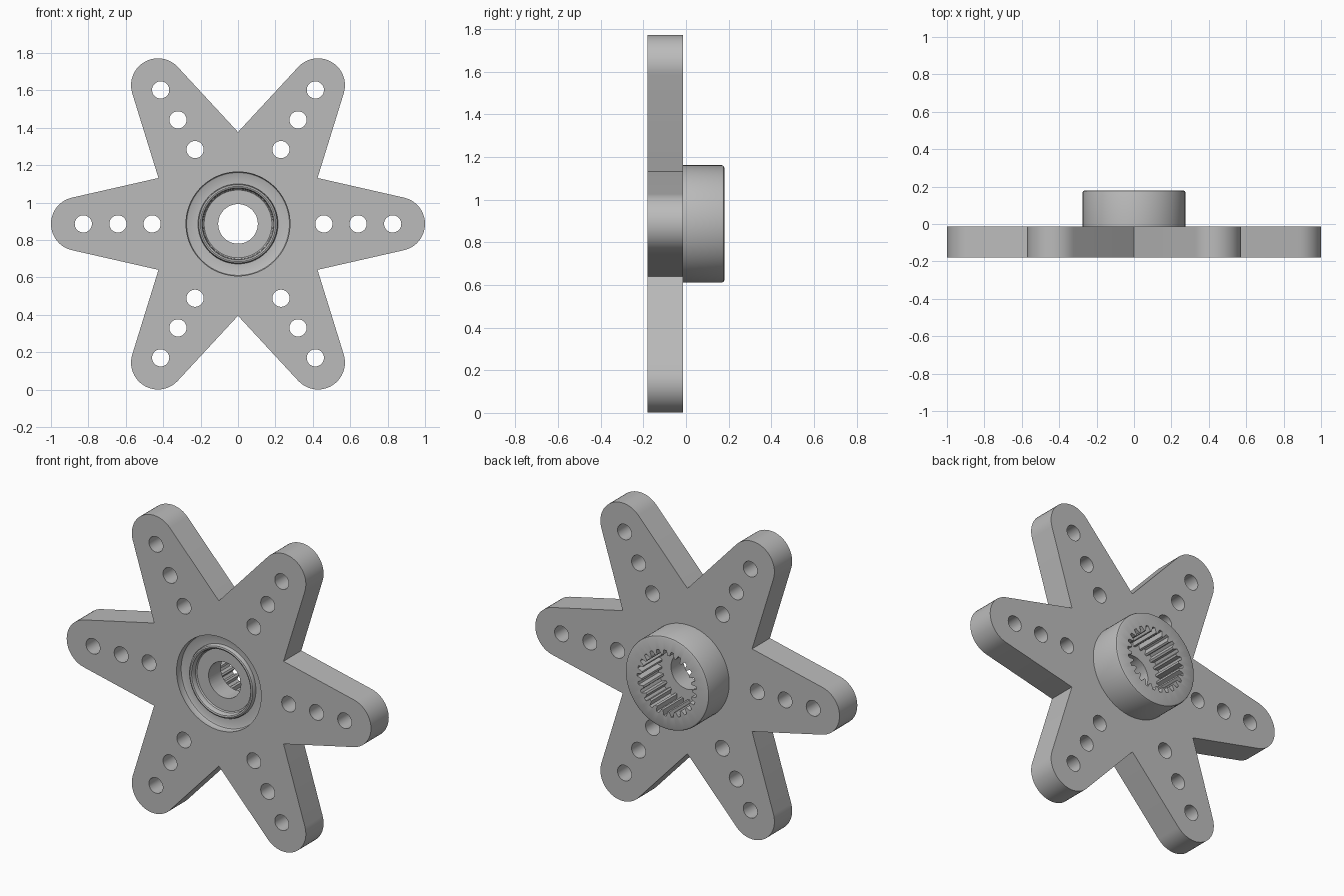
import bpy
import bmesh
from math import sin, cos, pi, radians
from mathutils import Vector

cube = bpy.data.objects.get("Cube")
if cube:
    bpy.data.objects.remove(cube, do_unlink=True)

CENTRE_Z = 0.886
FRONT, PLATE_BACK, BOSS_BACK = -0.18, -0.013, 0.18

grey = bpy.data.materials.new("mid_grey")
grey.use_nodes = True
grey.diffuse_color = (0.5, 0.5, 0.5, 1)
grey.node_tree.nodes["Principled BSDF"].inputs["Base Color"].default_value = (0.5, 0.5, 0.5, 1)


def finish(name, bm):
    bmesh.ops.remove_doubles(bm, verts=bm.verts, dist=1e-5)
    bmesh.ops.recalc_face_normals(bm, faces=bm.faces)
    mesh = bpy.data.meshes.new(name)
    bm.to_mesh(mesh)
    bm.free()
    mesh.materials.append(grey)
    obj = bpy.data.objects.new(name, mesh)
    obj.location.z = CENTRE_Z
    bpy.context.collection.objects.link(obj)
    return obj


def polar(r, a):
    return r * cos(a), r * sin(a)


def circle(r, steps, cx=0, cz=0):
    return [(cx + r * cos(2 * pi * i / steps), cz + r * sin(2 * pi * i / steps))
            for i in range(steps)]


def prism(name, outlines, y0, y1):
    """Extrude closed x-z outlines along y."""
    bm = bmesh.new()
    for outline in outlines:
        face = bm.faces.new([bm.verts.new((x, y0, z)) for x, z in outline])
        new = bmesh.ops.extrude_face_region(bm, geom=[face], use_keep_orig=True)["geom"]
        moved = [v for v in new if isinstance(v, bmesh.types.BMVert)]
        bmesh.ops.translate(bm, verts=moved, vec=(0, y1 - y0, 0))
    return finish(name, bm)


def lathe(name, profile, steps=80):
    """Turn a (radius, y) profile about the y axis."""
    bm = bmesh.new()
    verts = [bm.verts.new((r, y, 0)) for r, y in profile]
    edges = [bm.edges.new(pair) for pair in zip(verts, verts[1:])]
    bmesh.ops.spin(bm, geom=verts + edges, cent=(0, 0, 0), axis=(0, 1, 0),
                   angle=2 * pi, steps=steps)
    return finish(name, bm)


def combine(target, tool, operation):
    mod = target.modifiers.new(operation.lower(), 'BOOLEAN')
    mod.operation, mod.solver, mod.object = operation, 'EXACT', tool
    bpy.context.view_layer.objects.active = target
    bpy.ops.object.modifier_apply(modifier=mod.name)
    bpy.data.objects.remove(tool, do_unlink=True)


# Six-armed plate with tapered, round-ended arms
TIP, TIP_R, NOTCH = 0.856, 0.144, 0.491
outline = []
for arm in range(6):
    turn = arm * pi / 3
    tip = Vector(polar(TIP, turn))
    for i in range(21):
        angle = turn + radians(-77 + 154 * i / 20)
        outline.append(tuple(tip + Vector(polar(TIP_R, angle))))
    outline.append(polar(NOTCH, turn + pi / 6))
body = prism("six_arm_horn", [outline], FRONT, PLATE_BACK)

# Round hub with a softened back edge
hub = lathe("hub", [(0, -0.1), (0.275, -0.1), (0.275, 0.168), (0.272, 0.176),
                    (0.264, BOSS_BACK), (0, BOSS_BACK)])
combine(body, hub, 'UNION')

# Three screw holes along each arm
holes = [circle(0.046, 32, *polar(d, arm * pi / 3))
         for arm in range(6) for d in (0.459, 0.642, 0.827)]
combine(body, prism("arm_holes", holes, -0.3, 0.1), 'DIFFERENCE')

# Front recess: outer groove, rounded rim and sunken floor
recess = lathe("front_recess", [
    (0, -0.125), (0.181, -0.125), (0.187, -0.131), (0.189, -0.152),
    (0.193, -0.160), (0.201, -0.163), (0.209, -0.160), (0.213, -0.152),
    (0.214, -0.137), (0.268, -0.137), (0.275, -0.141), (0.278, -0.148),
    (0.278, -0.25), (0, -0.25)])
combine(body, recess, 'DIFFERENCE')

# Centre bore through the web
combine(body, prism("centre_bore", [circle(0.106, 48)], -0.3, 0.05), 'DIFFERENCE')

# Toothed socket entering from the back
TEETH = 25
socket = []
for tooth in range(TEETH):
    for r, step in ((0.166, -0.36), (0.195, -0.17), (0.195, 0.17), (0.166, 0.36)):
        socket.append(polar(r, 2 * pi * (tooth + step) / TEETH))
combine(body, prism("toothed_socket", [socket], -0.01, 0.3), 'DIFFERENCE')

# Smooth the round walls, keep edges crisp
bpy.ops.object.select_all(action='DESELECT')
body.select_set(True)
bpy.context.view_layer.objects.active = body
bpy.ops.object.shade_smooth_by_angle(angle=radians(30))
